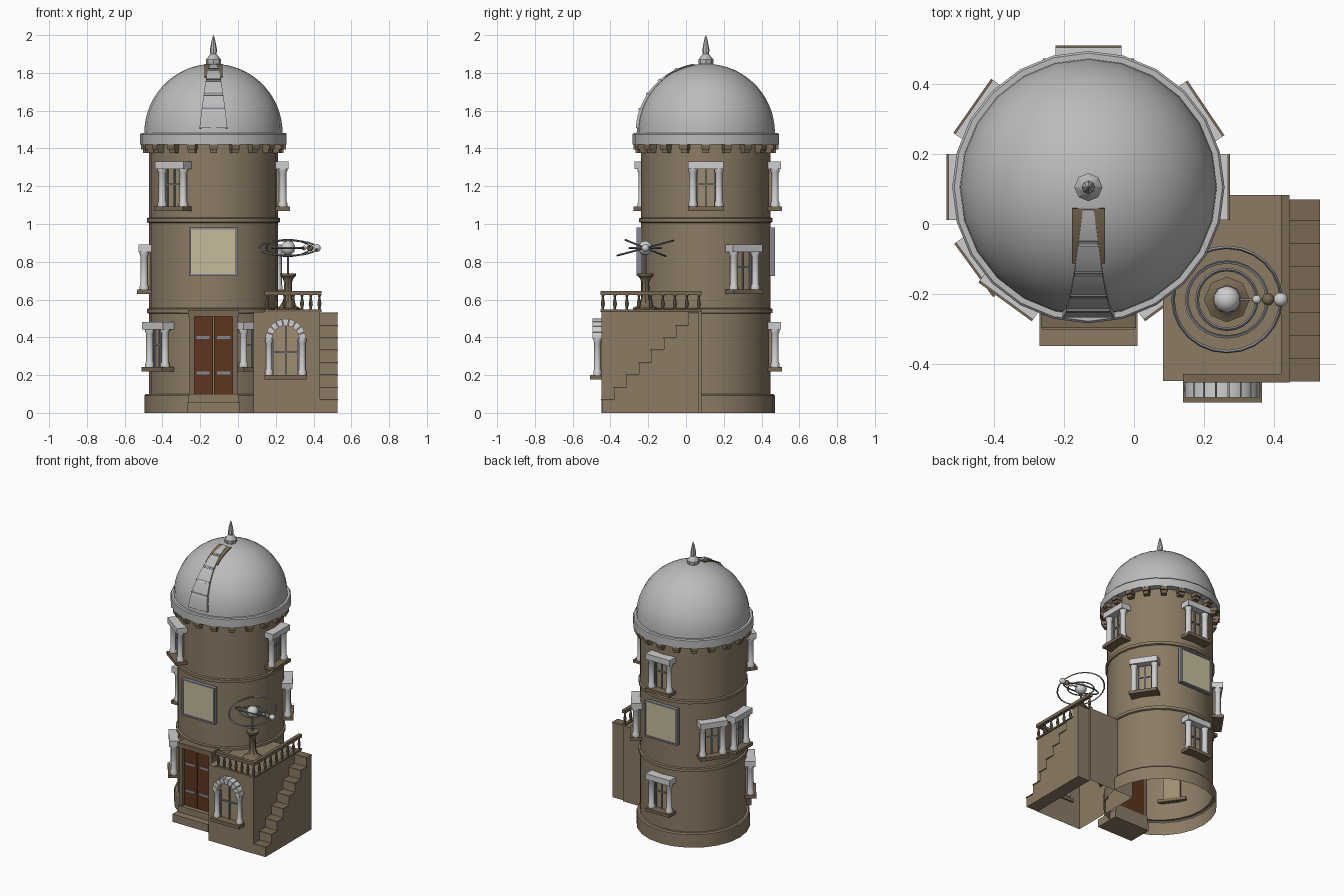
import bpy, bmesh, math
from mathutils import Matrix, Vector

if "Cube" in bpy.data.objects:
    bpy.data.objects.remove(bpy.data.objects["Cube"])

CX, CY = -0.13, 0.105          # tower axis
R = 0.342                      # wall radius


def mat(name, rgb):
    m = bpy.data.materials.new(name)
    m.diffuse_color = (*rgb, 1)
    m.use_nodes = True
    m.node_tree.nodes["Principled BSDF"].inputs["Base Color"].default_value = m.diffuse_color
    return m


WALL = mat("tan stone", (0.26, 0.20, 0.13))
TRIM = mat("brown stone", (0.19, 0.14, 0.085))
DOME = mat("dome grey", (0.50, 0.50, 0.50))
PALE = mat("pale stone", (0.62, 0.62, 0.63))
METAL = mat("grey metal", (0.24, 0.25, 0.28))
DOOR = mat("dark red wood", (0.11, 0.035, 0.014))
CREAM = mat("cream panel", (0.57, 0.50, 0.34))
GLASS = mat("tan glass", (0.34, 0.27, 0.17))


class Part:
    """Collects simple shapes into one mesh with one material per shape."""

    def __init__(self, name):
        self.name, self.bm, self.mats = name, bmesh.new(), []

    def paint(self, faces, m):
        if m not in self.mats:
            self.mats.append(m)
        for f in faces:
            f.material_index = self.mats.index(m)

    def box(self, m, x0, x1, y0, y1, z0, z1):
        M = Matrix.Translation(((x0 + x1) / 2, (y0 + y1) / 2, (z0 + z1) / 2)) @ \
            Matrix.Diagonal((x1 - x0, y1 - y0, z1 - z0, 1))
        vs = bmesh.ops.create_cube(self.bm, size=1, matrix=M)["verts"]
        fs = {f for v in vs for f in v.link_faces}
        self.paint(fs, m)
        return fs

    def lathe(self, m, profile, x=0, y=0, n=24):
        """Revolve (radius, z) points round a vertical axis; ends stay open."""
        rings = []
        for r, z in profile:
            k = n if r > 1e-5 else 1
            rings.append([self.bm.verts.new((x + r * math.cos(2 * math.pi * i / n),
                                             y + r * math.sin(2 * math.pi * i / n), z))
                          for i in range(k)])
        fs = []
        for a, b in zip(rings, rings[1:]):
            for i in range(n):
                j = (i + 1) % n
                q = [a[i % len(a)], a[j % len(a)], b[j % len(b)], b[i % len(b)]]
                fs.append(self.bm.faces.new(list(dict.fromkeys(q))))
        self.paint(fs, m)

    def prism(self, m, pts, direction):
        """Extrude a flat 3D outline along a direction."""
        d = Vector(direction)
        a = [self.bm.verts.new(p) for p in pts]
        b = [self.bm.verts.new(Vector(p) + d) for p in pts]
        fs = [self.bm.faces.new(a), self.bm.faces.new(b[::-1])]
        for i in range(len(a)):
            j = (i + 1) % len(a)
            fs.append(self.bm.faces.new((a[i], b[i], b[j], a[j])))
        self.paint(fs, m)

    def ball(self, m, r, pos):
        vs = bmesh.ops.create_icosphere(self.bm, subdivisions=2, radius=r,
                                        matrix=Matrix.Translation(pos))["verts"]
        self.paint({f for v in vs for f in v.link_faces}, m)

    def done(self, matrix=None, smooth=True):
        bmesh.ops.recalc_face_normals(self.bm, faces=self.bm.faces)
        me = bpy.data.meshes.new(self.name)
        self.bm.to_mesh(me)
        self.bm.free()
        for m in self.mats:
            me.materials.append(m)
        ob = bpy.data.objects.new(self.name, me)
        bpy.context.collection.objects.link(ob)
        if matrix:
            ob.matrix_world = matrix
        if smooth:
            bpy.ops.object.select_all(action='DESELECT')
            ob.select_set(True)
            bpy.context.view_layer.objects.active = ob
            bpy.ops.object.shade_smooth_by_angle(angle=math.radians(35))
        return ob


def on_tower(deg):
    """Local +y points outwards from the tower axis at this angle."""
    return Matrix.Translation((CX, CY, 0)) @ Matrix.Rotation(math.radians(deg - 90), 4, 'Z')


# Tower wall with plinth and two string courses
p = Part("tower_wall")
p.lathe(WALL, [(0.365, 0), (0.365, 0.092), (0.358, 0.1), (R, 0.1), (R, 1.43)], CX, CY)
for z in (0.54, 1.02):
    p.lathe(WALL, [(R, z - 0.014), (0.353, z - 0.01), (0.353, z + 0.01), (R, z + 0.014)], CX, CY)
p.done()

# Corbels under the dome
for i in range(20):
    p = Part("corbel")
    p.box(TRIM, -0.022, 0.022, 0.33, 0.384, 1.395, 1.425)
    p.box(TRIM, -0.018, 0.018, 0.33, 0.372, 1.375, 1.395)
    p.done(on_tower(i * 18), False)

# Dome, its rim and the finial
p = Part("dome")
p.lathe(DOME, [(R, 1.42), (0.388, 1.42), (0.388, 1.475), (0.382, 1.482), (0.362, 1.482)] +
        [(0.366 * math.cos(math.radians(a)), 1.482 + 0.366 * math.sin(math.radians(a)))
         for a in range(0, 91, 6)], CX, CY)
p.done()
p = Part("finial")
p.lathe(DOME, [(0.03, 1.835), (0.04, 1.85), (0.04, 1.87), (0.022, 1.893), (0.016, 1.9),
               (0.019, 1.92), (0.012, 1.96), (0.005, 1.99), (0, 2.0)], CX, CY, 8)
p.done()


def dome_strip(part, m, e0, e1, w0, w1, rad, n):
    """Curved strip lying on the front of the dome between two elevations."""
    rows = []
    for i in range(n + 1):
        t = i / n
        e, w = math.radians(e0 + (e1 - e0) * t), w0 + (w1 - w0) * t
        rows.append([part.bm.verts.new((CX + s * w, CY - r * math.cos(e), 1.482 + r * math.sin(e)))
                     for s, r in ((-1, 0.355), (-1, rad), (1, rad), (1, 0.355))])
    fs = [part.bm.faces.new(rows[0]), part.bm.faces.new(rows[-1][::-1])]
    for a, b in zip(rows, rows[1:]):
        fs += [part.bm.faces.new((a[k], b[k], b[k + 1], a[k + 1])) for k in range(3)]
    part.paint(fs, m)


# Observing slit: brown backing, tapered shutter and ribs
p = Part("dome_slit")
dome_strip(p, TRIM, 54, 80.5, 0.047, 0.047, 0.369, 6)
dome_strip(p, DOME, 4, 80, 0.074, 0.016, 0.372, 14)
for e in (20, 34, 49, 65):
    w = 0.074 - 0.058 * (e - 4) / 76
    dome_strip(p, METAL, e - 0.7, e + 0.7, w, w, 0.378, 1)
    dome_strip(p, PALE, e - 1.8, e - 0.7, w, w, 0.376, 1)
p.done()

# Column-framed windows: (floor base height, angle)
WINDOWS = [(0.22, a) for a in (90, 216, 306)] + [(0.63, a) for a in (34, 145, 180)] + \
          [(1.07, a) for a in (0, 90, 234)]
for z, ang in WINDOWS:
    p = Part("window")
    p.box(TRIM, -0.094, 0.094, 0.31, 0.404, z, z + 0.022)
    p.box(PALE, -0.094, 0.094, 0.31, 0.398, z + 0.222, z + 0.262)
    p.box(GLASS, -0.055, 0.055, 0.31, 0.347, z + 0.022, z + 0.222)
    for s in (-1, 1):
        p.lathe(PALE, [(0.024, z + 0.022), (0.024, z + 0.04), (0.019, z + 0.05),
                       (0.019, z + 0.2), (0.024, z + 0.21), (0.024, z + 0.222)],
                s * 0.069, 0.367, 12)
        p.box(METAL, s * 0.047 - 0.005, s * 0.047 + 0.005, 0.33, 0.356, z + 0.022, z + 0.222)
    p.box(METAL, -0.004, 0.004, 0.33, 0.356, z + 0.022, z + 0.222)
    p.box(METAL, -0.05, 0.05, 0.33, 0.355, z + 0.136, z + 0.144)
    p.done(on_tower(ang))

# Framed cream panels, front and back
for ang in (90, 270):
    p = Part("wall_panel")
    p.box(CREAM, -0.12, 0.12, 0.342, 0.358, 0.735, 0.975)
    for s in (-1, 1):
        p.box(METAL, s * 0.124 - 0.006, s * 0.124 + 0.006, 0.338, 0.366, 0.725, 0.982)
        zc = 0.853 + s * 0.124
        p.box(METAL, -0.124, 0.124, 0.338, 0.365, zc - 0.005, zc + 0.005)
    p.done(on_tower(ang), False)

# Doorway with two leaves, strap hinges and steps
p = Part("door")
for s in (-1, 1):
    p.box(TRIM, s * 0.114 - 0.014, s * 0.114 + 0.014, 0.28, 0.395, 0.1, 0.51)
    p.box(DOOR, s * 0.051 - 0.049, s * 0.051 + 0.049, 0.28, 0.375, 0.1, 0.51)
    for z in (0.21, 0.4):
        p.box(METAL, s * 0.055 - 0.035, s * 0.055 + 0.035, 0.37, 0.38, z - 0.008, z + 0.008)
p.box(TRIM, -0.135, 0.135, 0.28, 0.402, 0.51, 0.545)
p.box(WALL, -0.132, 0.132, 0.28, 0.405, 0.055, 0.1)
p.box(WALL, -0.14, 0.14, 0.28, 0.453, 0, 0.055)
p.done(on_tower(270), False)

# Side block, open below, with stairs against it
p = Part("side_block")
fs = p.box(WALL, 0.083, 0.435, -0.447, 0.083, 0, 0.535)
bmesh.ops.delete(p.bm, geom=[min(fs, key=lambda f: f.calc_center_median().z)], context='FACES_ONLY')
p.done(smooth=False)
p = Part("stairs")
outline = [(0.435, 0.07, 0), (0.435, -0.445, 0)]
for i in range(8):
    y, z = -0.445 + i * 0.0655, (i + 1) * 0.0655
    outline += [(0.435, y, z), (0.435, min(y + 0.0655, 0.07), z)]
p.prism(WALL, outline, (0.092, 0, 0))
for i in range(8):       # tread nosings
    y, z = -0.445 + i * 0.0655, (i + 1) * 0.0655
    p.box(TRIM, 0.435, 0.53, y - 0.004, min(y + 0.0655, 0.07), z, z + 0.007)
p.done(smooth=False)

# Balustrade along the front and right edges
p = Part("balustrade")
for z0, z1 in ((0.535, 0.547), (0.624, 0.646)):
    p.box(TRIM, 0.14, 0.443, -0.452, -0.428, z0, z1)
    p.box(TRIM, 0.419, 0.443, -0.452, 0.083, z0, z1)
spots = [(0.155 + i * 0.046, -0.44) for i in range(6)] + \
        [(0.431, -0.44 + i * 0.0635) for i in range(9)]
for x, y in spots:
    p.lathe(TRIM, [(0.009, 0.545), (0.006, 0.555), (0.011, 0.575), (0.009, 0.59),
                   (0.005, 0.61), (0.009, 0.626)], x, y, 8)
p.done()

# Arched window on the side block
AX, AZ, Y0 = 0.252, 0.39, -0.447
p = Part("arched_window")
arc = [math.radians(a) for a in range(0, 181, 15)]
p.prism(GLASS, [(AX + 0.08, Y0 - 0.005, 0.2), *[(AX + 0.08 * math.cos(a), Y0 - 0.005, AZ + 0.08 * math.sin(a))
        for a in arc], (AX - 0.08, Y0 - 0.005, 0.2)], (0, 0.02, 0))
for i in range(9):       # arch stones
    a0, a1 = math.radians(i * 20 + 1), math.radians(i * 20 + 19)
    p.prism(PALE, [(AX + r * math.cos(a), Y0 - 0.048, AZ + r * math.sin(a))
                   for r, a in ((0.072, a0), (0.106, a0), (0.109, (a0 + a1) / 2), (0.106, a1), (0.072, a1))],
            (0, 0.05, 0))
for s in (-1, 1):
    p.lathe(PALE, [(0.022, 0.2), (0.022, 0.22), (0.017, 0.23), (0.017, 0.37), (0.022, 0.38), (0.022, 0.392)],
            AX + s * 0.088, Y0 - 0.022, 12)
    p.box(METAL, AX + s * 0.068 - 0.004, AX + s * 0.068 + 0.004, Y0 - 0.015, Y0, 0.2, AZ)
p.box(METAL, AX - 0.004, AX + 0.004, Y0 - 0.015, Y0, 0.2, AZ + 0.075)
p.box(METAL, AX - 0.07, AX + 0.07, Y0 - 0.014, Y0, 0.318, 0.326)
p.box(TRIM, AX - 0.113, AX + 0.113, Y0 - 0.062, Y0 + 0.01, 0.176, 0.2)
p.done()

# Pedestal on the terrace
OX, OY, OZ = 0.265, -0.215, 0.873
p = Part("pedestal")
p.lathe(TRIM, [(0.065, 0.535), (0.065, 0.555), (0.045, 0.565), (0.032, 0.585), (0.022, 0.61), (0.02, 0.69),
               (0.03, 0.715), (0.042, 0.725), (0.042, 0.737), (0, 0.737)], OX, OY, 8)
p.lathe(METAL, [(0.006, 0.735), (0.006, OZ)], OX, OY, 8)
p.done()

# Orrery: sun, planets on an arm, tilted orbit rings
p = Part("orrery_balls")
p.ball(PALE, 0.039, (OX, OY, OZ))
p.ball(PALE, 0.013, (0.35, OY, OZ))
p.ball(TRIM, 0.018, (0.382, OY, OZ))
p.ball(PALE, 0.021, (0.418, OY, OZ))
p.box(METAL, OX, 0.435, OY - 0.003, OY + 0.003, OZ - 0.003, OZ + 0.003)
p.done()
for rad, tilt in ((0.154, 15), (0.115, -22), (0.085, 0)):
    p = Part("orbit_ring")
    k = 0.005
    p.lathe(METAL, [(rad - k, 0), (rad, -k), (rad + k, 0), (rad, k), (rad - k, 0)], n=24)
    bmesh.ops.remove_doubles(p.bm, verts=p.bm.verts, dist=1e-5)
    p.done(Matrix.Translation((OX, OY, OZ)) @ Matrix.Rotation(math.radians(tilt), 4, 'X'))
